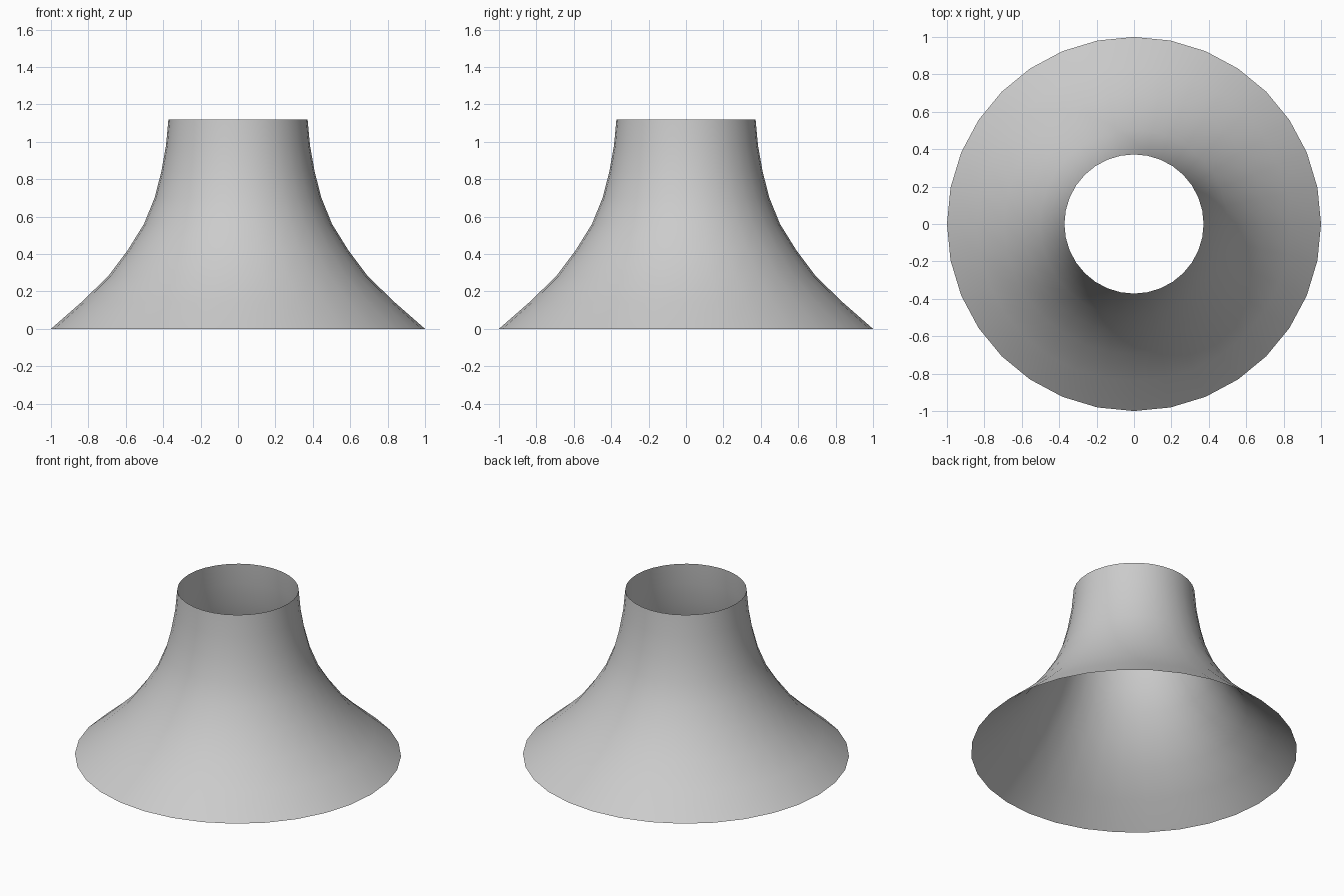
import bpy, math

if "Cube" in bpy.data.objects:
    bpy.data.objects.remove(bpy.data.objects["Cube"])

# Flared, open-ended profile: (radius, height)
profile = [(1.0, 0.0), (0.84, 0.14), (0.695, 0.28), (0.59, 0.42), (0.503, 0.56),
           (0.446, 0.70), (0.41, 0.84), (0.385, 0.98), (0.372, 1.12)]
SIDES = 32

verts = [(r * math.cos(2 * math.pi * i / SIDES), r * math.sin(2 * math.pi * i / SIDES), z)
         for r, z in profile for i in range(SIDES)]
faces = []
for k in range(len(profile) - 1):
    for i in range(SIDES):
        j = (i + 1) % SIDES
        a, b = k * SIDES, (k + 1) * SIDES
        faces.append((a + i, a + j, b + j, b + i))

# Single-walled flared shade
mesh = bpy.data.meshes.new("flared_shade")
mesh.from_pydata(verts, [], faces)
mesh.update()
for p in mesh.polygons:
    p.use_smooth = True
shade = bpy.data.objects.new("flared_shade", mesh)
bpy.context.collection.objects.link(shade)
